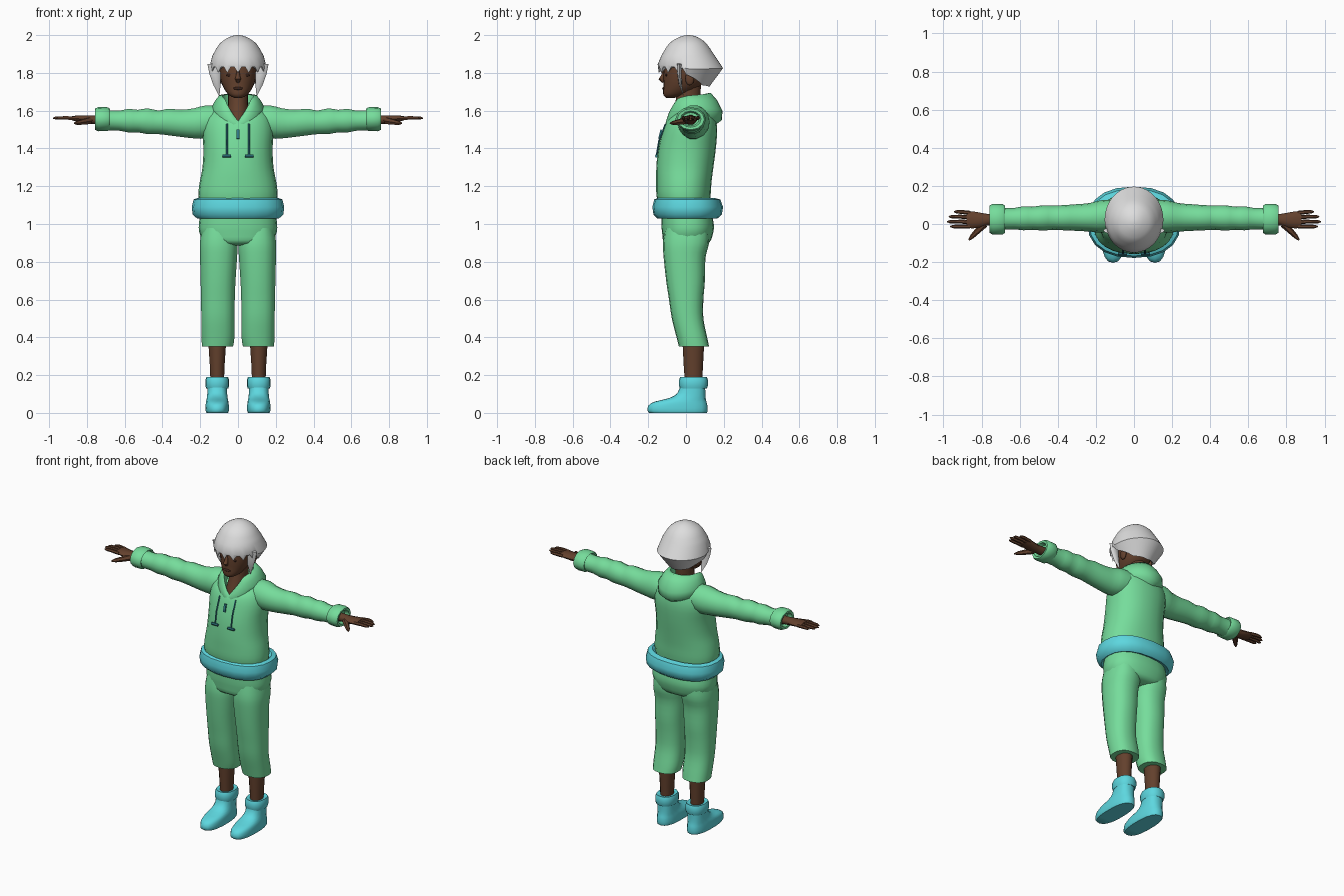
import bpy, bmesh, math
from mathutils import Vector


def material(name, rgb):
    m = bpy.data.materials.new(name)
    m.diffuse_color = (*rgb, 1)
    return m


GREEN = material("mint green", (0.18, 0.72, 0.33))
CYAN = material("aqua", (0.11, 0.68, 0.74))
SKIN = material("brown skin", (0.125, 0.052, 0.026))
DARK = material("dark brown", (0.05, 0.02, 0.013))
HAIR = material("pale grey hair", (0.73, 0.73, 0.73))
TEAL = material("deep teal", (0.03, 0.20, 0.24))


def finish(ob, mat, angle=50):
    ob.data.materials.append(mat)
    bpy.ops.object.select_all(action='DESELECT')
    ob.select_set(True)
    bpy.context.view_layer.objects.active = ob
    bpy.ops.object.shade_smooth_by_angle(angle=math.radians(angle))
    return ob


def loft(name, rings, mat, caps=True, angle=50):
    """Skin a list of equal-length point rings."""
    bm = bmesh.new()
    vs = [[bm.verts.new(p) for p in r] for r in rings]
    n = len(rings[0])
    for a, b in zip(vs, vs[1:]):
        for i in range(n):
            j = (i + 1) % n
            bm.faces.new((a[i], a[j], b[j], b[i]))
    if caps:
        bm.faces.new(vs[0])
        bm.faces.new(vs[-1])
    bmesh.ops.recalc_face_normals(bm, faces=bm.faces)
    me = bpy.data.meshes.new(name)
    bm.to_mesh(me)
    bm.free()
    ob = bpy.data.objects.new(name, me)
    bpy.context.collection.objects.link(ob)
    return finish(ob, mat, angle)


def dense(rows, k=3):
    """Catmull-Rom interpolation between parameter rows."""
    out = []
    for i in range(len(rows) - 1):
        p = [rows[max(0, min(len(rows) - 1, i + d))] for d in (-1, 0, 1, 2)]
        for s in range(k):
            t = s / k
            out.append([b + 0.5 * t * (c - a + t * (2*a - 5*b + 4*c - d + t * (3*(b - c) + d - a)))
                        for a, b, c, d in zip(*p)])
    return out + [list(rows[-1])]


def spow(v, e):
    return math.copysign(abs(v) ** e, v)


def ring_z(z, y0, y1, rx, cx=0, n=24, e=0.9):
    """Horizontal rounded ring, front first."""
    cy, ry = (y0 + y1) / 2, (y1 - y0) / 2
    return [(cx + rx * spow(math.sin(a), e), cy - ry * spow(math.cos(a), e), z)
            for a in (2 * math.pi * i / n for i in range(n))]


def ring_x(x, cy, cz, ry, rz, s=1, n=14):
    return [(s * x, cy + ry * math.cos(a), cz + rz * math.sin(a))
            for a in (2 * math.pi * i / n for i in range(n))]


def tube(name, pts, radii, mat, n=8, flat=1.0):
    """Tapered limb through points."""
    rings = []
    for i, p in enumerate(pts):
        d = Vector(pts[min(i + 1, len(pts) - 1)]) - Vector(pts[max(i - 1, 0)])
        u = d.cross(Vector((0, 0, 1)) if abs(d.z) < 0.8 * d.length else Vector((0, 1, 0))).normalized()
        v = d.cross(u).normalized()
        rings.append([Vector(p) + radii[i] * (u * math.cos(a) + v * flat * math.sin(a))
                      for a in (2 * math.pi * k / n for k in range(n))])
    return loft(name, rings, mat)


def ball(name, loc, size, mat):
    bpy.ops.mesh.primitive_uv_sphere_add(segments=14, ring_count=8, location=loc)
    ob = bpy.context.object
    ob.name = name
    ob.scale = size
    return finish(ob, mat)


def lerp(f, table):
    for (a, u), (b, v) in zip(table, table[1:]):
        if f <= b:
            return u + (v - u) * (f - a) / (b - a)
    return table[-1][1]


# Hoodie body, with the neckline dipping to a V at the front
body = []
for z, y0, y1, rx, drop in dense([
        (1.08, -.14, .12, .2, 0), (1.15, -.156, .13, .21, 0), (1.22, -.158, .135, .203, 0),
        (1.3, -.157, .145, .188, 0), (1.4, -.147, .158, .183, 0), (1.5, -.122, .165, .188, 0),
        (1.57, -.103, .155, .17, .03), (1.625, -.09, .14, .125, .085), (1.64, -.085, .12, .1, .1)]):
    body.append([(x, y, z - drop * max(0, 1 - i / 6, 1 - (24 - i) / 6))
                 for i, (x, y, _) in enumerate(ring_z(z, y0, y1, rx))])
loft("hoodie_body", body, GREEN)

# Folded hood around the neck: radius x, front y, back y, height by angle
N = 32
hood = []
for rx, y0, y1, table in (
        (.07, -.07, .08, [(0, 1.49), (.3, 1.6), (1, 1.62)]),
        (.084, -.09, .105, [(0, 1.545), (.15, 1.6), (.32, 1.665), (.5, 1.68), (1, 1.69)]),
        (.1, -.1, .13, [(0, 1.545), (.15, 1.595), (.32, 1.66), (.5, 1.68), (1, 1.695)]),
        (.12, -.108, .165, [(0, 1.53), (.15, 1.57), (.32, 1.635), (.5, 1.655), (1, 1.655)]),
        (.14, -.112, .193, [(0, 1.515), (.15, 1.55), (.32, 1.605), (.5, 1.62), (1, 1.60)]),
        (.14, -.108, .19, [(0, 1.505), (.15, 1.53), (.32, 1.575), (.5, 1.575), (1, 1.55)]),
        (.11, -.08, .15, [(0, 1.51), (.3, 1.56), (1, 1.52)])):
    hood.append([(x, y, lerp(min(i, N - i) * 2 / N, table))
                 for i, (x, y, _) in enumerate(ring_z(0, y0, y1, rx, n=N, e=1))])
loft("hood", hood, GREEN, caps=False, angle=60)

# Rolled waist band
loft("waist_band", [ring_z(*r, n=20, e=.85) for r in (
    (1.10, -.12, .12, .18), (1.138, -.15, .15, .213), (1.13, -.168, .182, .235), (1.09, -.178, .196, .245),
    (1.05, -.172, .19, .24), (1.028, -.15, .165, .215), (1.05, -.11, .12, .18))], CYAN)

# Trouser seat
loft("trouser_seat", [ring_z(*r, e=.85) for r in dense([
    (.885, -.06, .07, .08), (.90, -.115, .122, .17), (.95, -.126, .143, .203),
    (1.0, -.13, .147, .207), (1.08, -.13, .13, .195)])], GREEN)

# Neck and head
loft("neck", [ring_z(*r, n=16, e=1) for r in (
    (1.51, -.095, .06, .06), (1.58, -.082, .07, .058), (1.64, -.055, .075, .053), (1.76, -.05, .08, .055))], SKIN)
loft("head", [ring_z(*r, e=.95) for r in dense([
    (1.668, -.105, -.06, .02), (1.68, -.118, -.01, .045), (1.70, -.121, .03, .063), (1.73, -.119, .075, .081),
    (1.77, -.12, .105, .094), (1.82, -.119, .13, .1), (1.87, -.11, .135, .1), (1.93, -.07, .1, .06)], 2)], SKIN)
tube("nose", [(0, -.114, 1.815), (0, -.121, 1.785), (0, -.129, 1.768), (0, -.118, 1.752)],
     [.007, .011, .016, .009], SKIN)
ball("lips", (0, -.117, 1.718), (.026, .009, .008), DARK)

# Hair: bob with jagged fringe and a back tapering to the nape
N = 48
hair = [ring_z(*r, n=N, e=1) for r in dense([
    (2.0, .005, .02, .008), (1.99, -.035, .06, .045), (1.955, -.09, .108, .097),
    (1.89, -.131, .153, .136)])]
rim, hem, under = [], [], []
for i, (x, y, _) in enumerate(ring_z(0, -.15, .196, .154, n=N, e=1)):
    k = min(i, N - i)
    f = k * 2 / N
    front = f < .44
    sc = .965 if front else lerp(f, [(.44, .93), (.7, .62), (1, .58)])
    zb = (1.80 if k % 3 == 0 else 1.83) if front else lerp(f, [(.44, 1.795), (.55, 1.77), (.7, 1.735), (1, 1.725)])
    rim.append((x, y, lerp(f, [(0, 1.845), (.3, 1.84), (.5, 1.82), (1, 1.825)])))
    hem.append((x * sc, .02 + (y - .02) * sc, zb))
    sc *= .8
    under.append((x * sc, .02 + (y - .02) * sc, zb + .03))
loft("hair", hair + [rim, hem, under], HAIR, angle=40)

# Zip pull at the neckline
bpy.ops.mesh.primitive_cube_add(size=1, location=(0, -.137, 1.475))
zip_pull = bpy.context.object
zip_pull.name = "zip_pull"
zip_pull.scale = (.014, .009, .05)
zip_pull.rotation_euler.x = math.radians(-14)
finish(zip_pull, TEAL)

for s, side in ((-1, "left"), (1, "right")):
    # Face and hair details
    ball(side + "_eye", (s * .043, -.104, 1.788), (.02, .006, .007), DARK)
    ball(side + "_ear", (s * .1, .02, 1.77), (.014, .024, .036), SKIN)
    tube(side + "_hair_lock", [(s * .128, -.035, 1.85), (s * .122, -.035, 1.80), (s * .111, -.03, 1.74),
                               (s * .1, -.014, 1.68)], [.034, .03, .02, .002], HAIR, flat=.4).data.update()

    # Sleeve with soft creases, then a thick cuff
    loft(side + "_sleeve", [ring_x(*r, s) for r in dense([
        (.08, .045, 1.545, .08, .08), (.17, .04, 1.54, .085, .09), (.23, .035, 1.533, .075, .082),
        (.30, .034, 1.533, .07, .074), (.37, .033, 1.54, .066, .072), (.42, .033, 1.538, .064, .064),
        (.48, .032, 1.544, .066, .07), (.53, .03, 1.545, .061, .061), (.58, .03, 1.547, .063, .064),
        (.63, .028, 1.547, .056, .054), (.70, .027, 1.55, .058, .055)], 2)], GREEN)
    loft(side + "_cuff", [ring_x(x, .025, 1.555, ry, rz, s, 12) for x, ry, rz in (
        (.69, .05, .045), (.678, .072, .055), (.69, .08, .063), (.74, .081, .064), (.757, .072, .056),
        (.755, .055, .043), (.73, .045, .035))], GREEN, angle=40)

    # Hand
    loft(side + "_palm", [ring_x(*r, s, 10) for r in (
        (.70, .025, 1.55, .03, .028), (.77, .023, 1.552, .03, .024), (.81, .02, 1.554, .04, .021),
        (.85, .022, 1.558, .045, .017), (.88, .023, 1.56, .042, .012))], SKIN)
    for n, (y, tip) in enumerate(((.058, .945), (.035, .972), (.011, .98), (-.012, .965))):
        y2 = y * 1.1
        tube(f"{side}_finger_{n + 1}", [(s * .86, y, 1.559), (s * .91, y2, 1.562), (s * (tip - .015), y2, 1.561),
                                        (s * tip, y2, 1.56)], [.011, .0105, .009, .003], SKIN, 6)
    tube(side + "_thumb", [(s * .785, .0, 1.547), (s * .82, -.035, 1.54), (s * .85, -.066, 1.535),
                           (s * .866, -.084, 1.533)], [.02, .016, .012, .004], SKIN, 6)

    # Trouser leg: height, front, back, inner x, outer x
    leg = dense([(.352, -.038, .122, .025, .192), (.40, -.05, .112, .018, .194), (.5, -.075, .092, .018, .195),
                 (.6, -.09, .092, .016, .197), (.7, -.105, .1, .012, .199), (.82, -.118, .103, .004, .202),
                 (.9, -.122, .122, .001, .203), (.98, -.11, .12, .02, .19)])
    loft(side + "_trouser_leg", [ring_z(z, a, b, (o - i) / 2, s * (o + i) / 2, 18, .85)
                                 for z, a, b, i, o in leg], GREEN)
    loft(side + "_shin", [ring_z(*r, s * .11, 14, 1) for r in (
        (.15, -.005, .085, .036), (.25, -.012, .09, .04), (.4, -.02, .098, .05))], SKIN)

    # Boot foot and rolled top
    loft(side + "_boot", [ring_z(*r, s * .11, 18, .8) for r in dense([
        (0, -.195, .11, .058), (.012, -.204, .114, .062), (.04, -.198, .113, .062), (.06, -.165, .108, .06),
        (.078, -.09, .104, .056), (.105, -.045, .102, .053), (.15, -.03, .102, .052)], 2)], CYAN)
    loft(side + "_boot_top", [ring_z(*r, s * .11, 16, .85) for r in (
        (.135, -.02, .098, .048), (.128, -.032, .11, .058), (.145, -.037, .116, .063), (.175, -.037, .116, .063),
        (.19, -.03, .11, .057), (.185, -.015, .095, .044))], CYAN)

    # Drawstring with a bar end
    tube(side + "_drawstring", [(s * .058, -.108, 1.53), (s * .058, -.143, 1.44), (s * .058, -.156, 1.36)],
         [.005] * 3, TEAL, 6)
    tube(side + "_drawstring_end", [(s * .036, -.157, 1.36), (s * .083, -.157, 1.36)], [.008] * 2, TEAL, 6)
